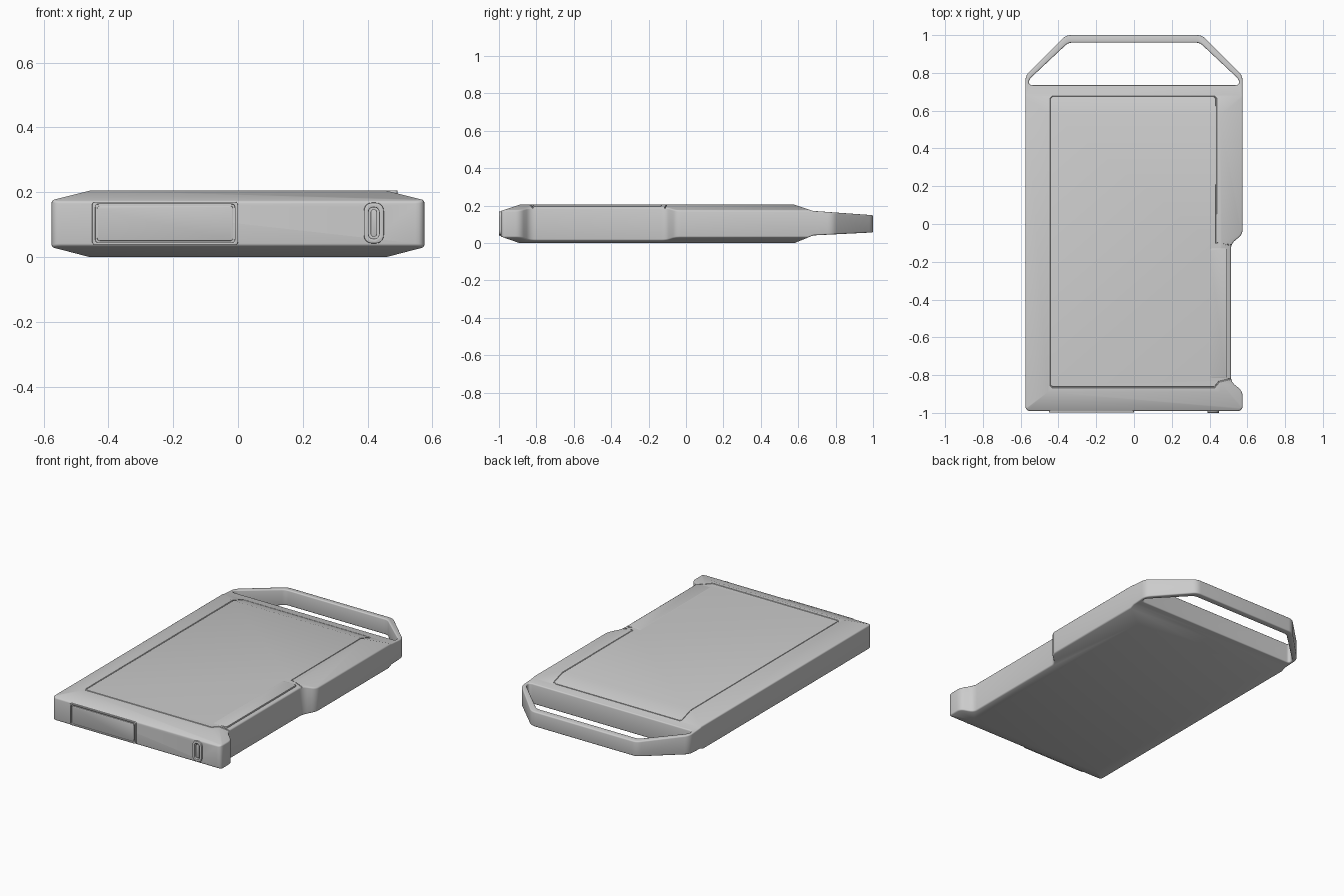
import bpy, bmesh
from mathutils import Vector

if "Cube" in bpy.data.objects:
    bpy.data.objects.remove(bpy.data.objects["Cube"])


def rounded(points, r, segs=5):
    """Round the corners of a closed 2D outline."""
    if not r:
        return [Vector(p) for p in points]
    pts, out = [Vector(p) for p in points], []
    for i, p in enumerate(pts):
        a, b = pts[i - 1] - p, pts[(i + 1) % len(pts)] - p
        a = p + a.normalized() * min(r, a.length * .45)
        b = p + b.normalized() * min(r, b.length * .45)
        for k in range(segs + 1):
            t = k / segs
            out.append(a * (1 - t) ** 2 + p * 2 * t * (1 - t) + b * t * t)
    return out


def prism(name, points, axis, lo, hi, r=0):
    """Extrude a 2D outline along an axis."""
    place = {'X': lambda p, t: (t, p.x, p.y),
             'Y': lambda p, t: (p.x, t, p.y),
             'Z': lambda p, t: (p.x, p.y, t)}[axis]
    bm = bmesh.new()
    pts = rounded(points, r)
    rings = [[bm.verts.new(place(p, t)) for p in pts] for t in (lo, hi)]
    bm.faces.new(rings[0])
    bm.faces.new(rings[1])
    n = len(pts)
    for i in range(n):
        j = (i + 1) % n
        bm.faces.new((rings[0][i], rings[0][j], rings[1][j], rings[1][i]))
    bmesh.ops.recalc_face_normals(bm, faces=bm.faces)
    me = bpy.data.meshes.new(name)
    bm.to_mesh(me)
    bm.free()
    ob = bpy.data.objects.new(name, me)
    bpy.context.collection.objects.link(ob)
    return ob


def rect(x0, x1, z0, z1):
    return [(x0, z0), (x1, z0), (x1, z1), (x0, z1)]


def boolean(ob, cutter, op='DIFFERENCE'):
    m = ob.modifiers.new(op, 'BOOLEAN')
    m.operation, m.object, m.solver = op, cutter, 'EXACT'
    cutter.hide_render = True
    cutters.append(cutter)


def bevel(ob, width, segs=3):
    m = ob.modifiers.new('bevel', 'BEVEL')
    m.width, m.segments, m.limit_method = width, segs, 'ANGLE'
    m.angle_limit, m.use_clamp_overlap = .75, False


def finish(ob):
    """Apply the modifiers and smooth."""
    dg = bpy.context.evaluated_depsgraph_get()
    me = bpy.data.meshes.new_from_object(ob.evaluated_get(dg))
    ob.modifiers.clear()
    ob.data = me
    bpy.ops.object.select_all(action='DESELECT')
    ob.select_set(True)
    bpy.context.view_layer.objects.active = ob
    bpy.ops.object.shade_smooth_by_angle(angle=.6)


cutters = []

# Body with handle: plan outline trimmed by the side and front profiles
plan = [(-.575, -.99), (.575, -.99), (.575, -.885), (.513, -.835), (.513, -.105),
        (.575, -.055), (.575, .785), (.36, 1), (-.36, 1), (-.575, .785)]
body = prism('body', plan, 'Z', -.1, .3, .028)
side = [(-1.09, .07), (-.89, 0), (.58, 0), (.68, .041), (1.1, .062),
        (1.1, .142), (.68, .172), (.58, .205), (-.89, .205), (-1.09, .139)]
boolean(body, prism('side_profile', side, 'X', -1, 1), 'INTERSECT')
front = [(0, -.119), (.7, .063), (.7, .144), (0, .319), (-.7, .144), (-.7, .063)]
boolean(body, prism('front_profile', front, 'Y', -1.5, 1.5), 'INTERSECT')
slot = [(-.556, .735), (.556, .735), (.556, .765), (.348, .96), (-.348, .96), (-.556, .765)]
boolean(body, prism('handle_slot', slot, 'Z', -.2, .4, .02))
bevel(body, .007)

# Groove around the top panel, following the sloped back
path = [(.53, -.115), (.435, -.1), (.435, .58), (.435, .665), (.425, .675), (-.43, .675),
        (-.44, .665), (-.44, .58), (-.44, -.855), (-.43, -.865), (.425, -.865),
        (.45, -.835), (.53, -.815)]
cu = bpy.data.curves.new('groove', 'CURVE')
cu.dimensions, cu.bevel_depth, cu.bevel_resolution, cu.use_fill_caps = '3D', .004, 1, True
sp = cu.splines.new('POLY')
sp.points.add(len(path) - 1)
for pt, (x, y) in zip(sp.points, path):
    z = min(.205, .205 - .33 * (y - .58), .319 - .25 * abs(x))
    pt.co = (x, y, z, 1)
tube = bpy.data.objects.new('groove_curve', cu)
bpy.context.collection.objects.link(tube)
bpy.context.view_layer.update()
me = bpy.data.meshes.new_from_object(tube.evaluated_get(bpy.context.evaluated_depsgraph_get()))
bpy.data.objects.remove(tube)
bm = bmesh.new()
bm.from_mesh(me)
bmesh.ops.remove_doubles(bm, verts=bm.verts, dist=1e-5)
bmesh.ops.recalc_face_normals(bm, faces=bm.faces)
bm.to_mesh(me)
bm.free()
groove = bpy.data.objects.new('panel_groove', me)
bpy.context.collection.objects.link(groove)
boolean(body, groove)

# Pocket in the body for the front button
boolean(body, prism('button_pocket', rect(.403, .435, .057, .153), 'Y', -1.1, -.972, .016))

# Flat edge of the panel beside the side recess
edge = prism('panel_edge', rect(.40, .492, -.815, -.13), 'Z', .18, .2055, .012)
bevel(edge, .002, 2)

# Front door with its raised frame
frame = prism('door_frame', rect(-.45, 0, .038, .17), 'Y', -.9985, -.95, .01)
boolean(frame, prism('door_recess', rect(-.44, -.01, .045, .163), 'Y', -1.1, -.985, .01))
bevel(frame, .002, 2)
door = prism('door', rect(-.435, -.015, .05, .158), 'Y', -.995, -.96, .01)
bevel(door, .002, 2)

# Front button with its ring
ring = prism('button_ring', rect(.388, .45, .042, .168), 'Y', -1, -.975, .03)
boolean(ring, prism('ring_hole', rect(.403, .435, .057, .153), 'Y', -1.1, -.9, .016))
bevel(ring, .003, 2)
button = prism('button', rect(.409, .429, .063, .147), 'Y', -.994, -.96, .01)
bevel(button, .002, 2)

bpy.context.view_layer.update()
for part in (body, edge, frame, door, ring, button):
    finish(part)
for c in cutters:
    bpy.data.objects.remove(c)
